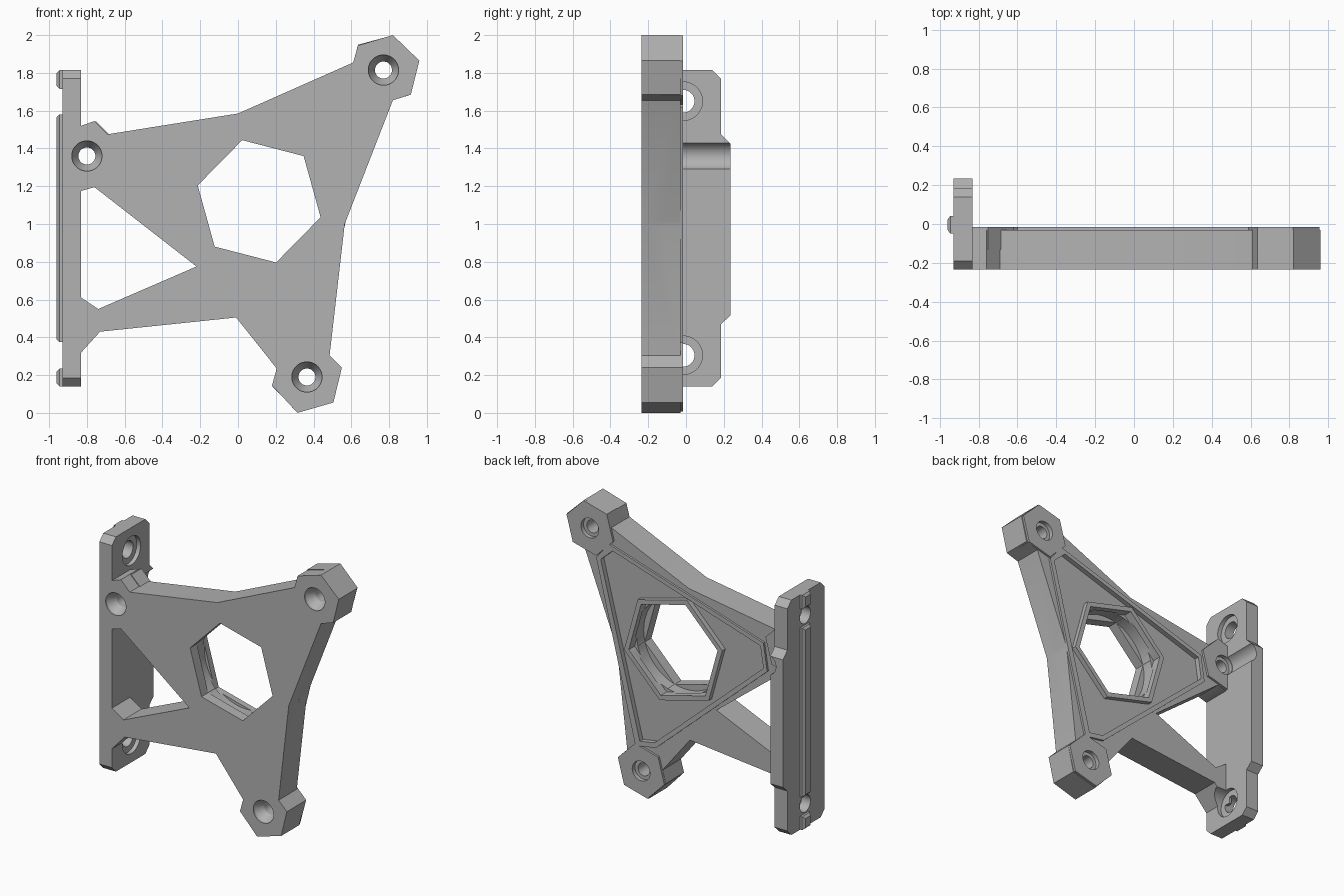
import bpy, bmesh, math
from math import cos, sin, radians

if "Cube" in bpy.data.objects:
    bpy.data.objects.remove(bpy.data.objects["Cube"], do_unlink=True)

GREY = (0.445, 0.445, 0.445, 1)
mat = bpy.data.materials.new("plain grey")
mat.use_nodes = True
mat.diffuse_color = GREY
mat.node_tree.nodes["Principled BSDF"].inputs["Base Color"].default_value = GREY

FRONT, LEDGE, BACK = -0.235, -0.03, -0.015


def loft(name, rings, axis="y"):
    """Capped solid through matching rings of points, stacked along an axis."""
    bm = bmesh.new()
    loops = []
    for t, pts in rings:
        loops.append([bm.verts.new((a, t, b) if axis == "y" else (t, a, b)) for a, b in pts])
    n = len(loops[0])
    for lo, hi in zip(loops, loops[1:]):
        for i in range(n):
            j = (i + 1) % n
            bm.faces.new((lo[i], lo[j], hi[j], hi[i]))
    bm.faces.new(loops[0])
    bm.faces.new(loops[-1])
    bmesh.ops.recalc_face_normals(bm, faces=bm.faces)
    me = bpy.data.meshes.new(name)
    bm.to_mesh(me)
    bm.free()
    me.materials.append(mat)
    ob = bpy.data.objects.new(name, me)
    bpy.context.collection.objects.link(ob)
    return ob


def prism(name, pts, lo, hi, axis="y"):
    return loft(name, [(lo, pts), (hi, pts)], axis)


def polygon(centre, r, n=48, start=0.0):
    return [(centre[0] + r * cos(radians(start + 360 * i / n)),
             centre[1] + r * sin(radians(start + 360 * i / n))) for i in range(n)]


def rect(a0, a1, b0, b1):
    return [(a0, b0), (a1, b0), (a1, b1), (a0, b1)]


def combine(target, tool, operation="DIFFERENCE", keep=False):
    """Apply a boolean and drop the tool object."""
    tool.hide_render = True
    mod = target.modifiers.new("cut", "BOOLEAN")
    mod.operation, mod.solver, mod.object = operation, "EXACT", tool
    dg = bpy.context.evaluated_depsgraph_get()
    me = bpy.data.meshes.new_from_object(target.evaluated_get(dg))
    target.modifiers.clear()
    target.data = me
    if not keep:
        bpy.data.objects.remove(tool, do_unlink=True)


# Flat three-armed body with the lower strut to the side plate
outline = [(-0.88, 1.52), (-0.83, 1.52), (-0.76, 1.545), (-0.69, 1.475), (0, 1.585),
           (0.61, 1.855), (0.635, 1.945), (0.82, 2.0), (0.96, 1.865), (0.915, 1.685),
           (0.82, 1.655), (0.565, 1.0), (0.485, 0.305), (0.55, 0.24), (0.505, 0.055),
           (0.315, 0), (0.18, 0.145), (0.205, 0.235), (-0.01, 0.505), (-0.73, 0.43),
           (-0.83, 0.32), (-0.88, 0.32), (-0.88, 0.61), (-0.83, 0.61), (-0.74, 0.55),
           (-0.22, 0.775), (-0.76, 1.195), (-0.83, 1.175), (-0.88, 1.175)]
body = prism("body", outline, FRONT, LEDGE)

# Raised triangular rim on the back, and the hexagonal screw bosses
rim = [(0.62, 1.74), (0.72, 1.62), (0.41, 0.36), (0.25, 0.385), (-0.63, 1.165), (-0.60, 1.362)]
combine(body, prism("rim", rim, -0.12, BACK), "UNION")
bosses = [(0.77, 1.815), (0.365, 0.19), (-0.80, 1.36)]
for c in bosses:
    hexagon = [(max(x, -0.88), z) for x, z in polygon(c, 0.19, 6, 15)]
    combine(body, prism("boss", hexagon, -0.13, BACK), "UNION")

# Triangular pocket, leaving a hexagonal collar around the middle opening
hub = (0.112, 1.12)
pocket = [(0.59, 1.70), (0.684, 1.615), (0.375, 0.40), (0.26, 0.42), (-0.60, 1.18), (-0.576, 1.335)]
pocket_cutter = prism("pocket_cutter", pocket, -0.05, 0.05)
combine(pocket_cutter, prism("collar", polygon(hub, 0.40, 6, 45.5), -0.1, 0.1))
combine(body, pocket_cutter)

# Middle opening: hexagon, round chamber, wider hexagonal seat at the back
combine(body, prism("opening", polygon(hub, 0.336, 6, 45.5), -0.3, 0.1))
combine(body, prism("chamber", polygon(hub, 0.334, 64), -0.16, -0.06))
combine(body, prism("seat", polygon(hub, 0.362, 6, 45.5), -0.08, 0.1))

# Side plate
plate_profile = [(-0.19, 0.14), (0.14, 0.14), (0.185, 0.185), (0.185, 0.47), (0.235, 0.515),
                 (0.235, 1.425), (0.185, 1.475), (0.185, 1.77), (0.14, 1.815),
                 (-0.19, 1.815), (FRONT, 1.77), (FRONT, 0.185)]
plate = prism("side_plate", plate_profile, -0.93, -0.83, "x")

# Screw holes through the bosses, countersunk in front, counterbored behind
for c in bosses:
    sink = loft("sink", [(y, polygon(c, r)) for y, r in
                         ((-0.26, 0.08), (-0.22, 0.08), (-0.16, 0.045), (-0.045, 0.045))])
    combine(body, sink, keep=True)
    combine(plate, sink)
    bore = prism("bore", polygon(c, 0.045), -0.1, 0.1)
    combine(body, bore, keep=True)
    combine(plate, bore)
    combine(body, prism("back_bore", polygon(c, 0.07), -0.045, 0.1))

# Screwdriver channel along the plate behind the near boss
combine(plate, prism("channel", polygon(bosses[2], 0.074), -0.045, 0.4))

# Counterbored mounting holes through the plate
for z in (0.305, 1.65):
    c = (-0.015, z)
    combine(plate, prism("mount_hole", polygon(c, 0.06), -1.1, -0.7, "x"))
    clearance = prism("clearance", polygon(c, 0.102), -0.86, -0.70, "x")
    combine(plate, clearance, keep=True)
    combine(body, clearance)

# Locating rib and two tabs on the outer face of the plate
ribs = []
for name, z0, z1 in (("long_rib", 0.375, 1.58), ("lower_tab", 0.14, 0.235), ("upper_tab", 1.715, 1.815)):
    base = rect(-0.05, 0.042, z0, z1)
    top = rect(-0.03, 0.022, z0 + 0.015, z1 - 0.015)
    ribs.append(loft(name, [(-0.92, base), (-0.945, base), (-0.96, top)], "x"))

# Smooth the round holes, keep the flat edges crisp
bpy.ops.object.select_all(action="DESELECT")
for ob in [body, plate] + ribs:
    ob.select_set(True)
bpy.context.view_layer.objects.active = body
bpy.ops.object.shade_smooth_by_angle(angle=radians(20))
